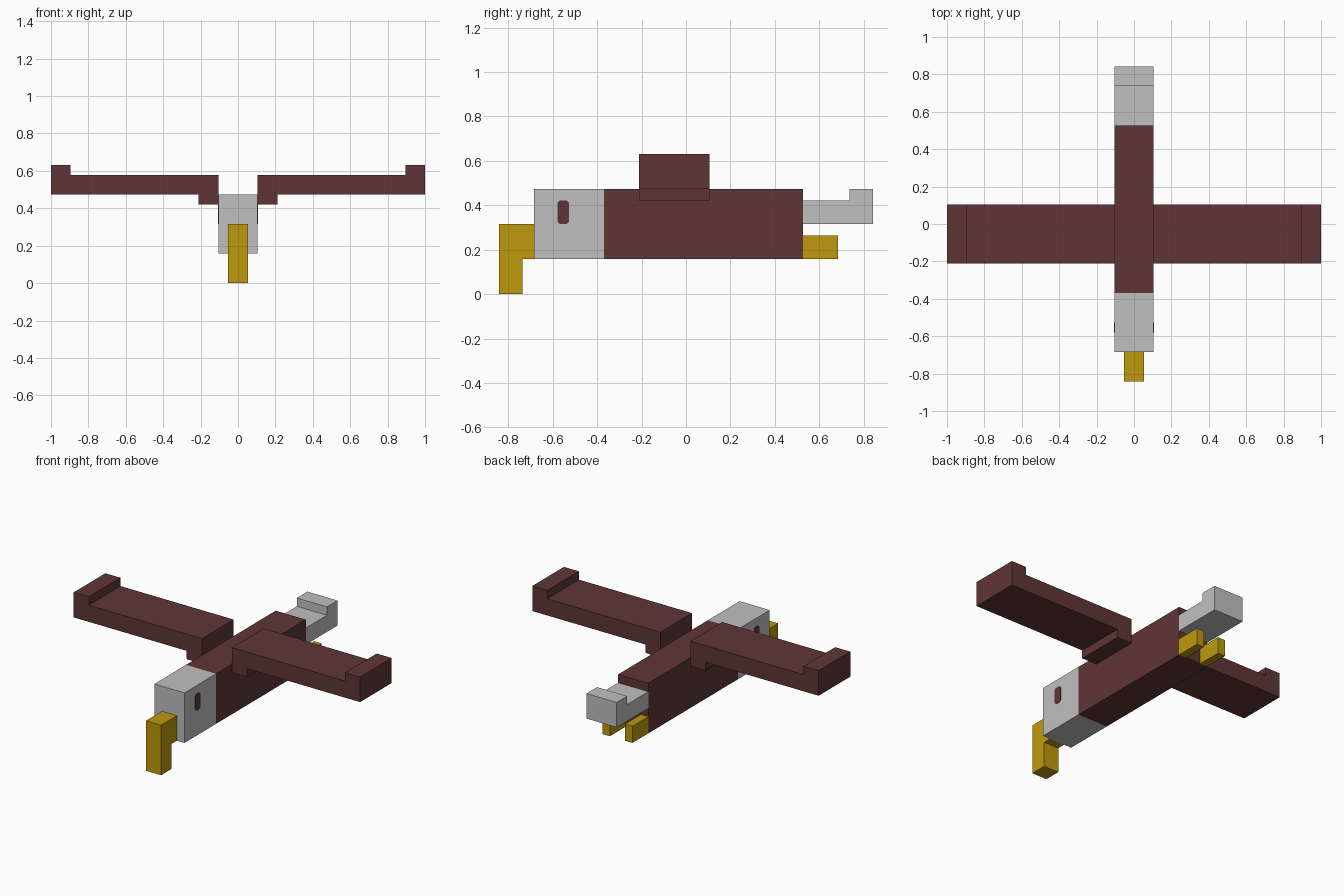
import bpy, bmesh
from mathutils import Vector

U = 1 / 19  # block grid: the wingspan is 38 blocks

cube = bpy.data.objects.get("Cube")
if cube:
    bpy.data.objects.remove(cube, do_unlink=True)


def material(name, rgb):
    m = bpy.data.materials.new(name)
    m.use_nodes = True
    m.diffuse_color = (*rgb, 1)
    bsdf = m.node_tree.nodes["Principled BSDF"]
    bsdf.inputs["Base Color"].default_value = (*rgb, 1)
    bsdf.inputs["Roughness"].default_value = 0.8
    return m


BROWN = material("feather brown", (0.116, 0.036, 0.036))
WHITE = material("pale grey", (0.53, 0.53, 0.53))
GOLD = material("beak gold", (0.52, 0.32, 0.004))


def extrude(name, profile, axis, lo, hi, *mats):
    """Extrude a 2D block-grid profile along axis 'x' (profile in y, z) or 'y' (profile in x, z)."""
    bm = bmesh.new()

    def place(p, d):
        return Vector((d, p[0], p[1]) if axis == 'x' else (p[0], d, p[1])) * U

    face = bm.faces.new([bm.verts.new(place(p, lo)) for p in profile])
    ext = bmesh.ops.extrude_face_region(bm, geom=[face])["geom"]
    shift = place((0, 0), hi - lo)
    bmesh.ops.translate(bm, vec=shift, verts=[v for v in ext if isinstance(v, bmesh.types.BMVert)])
    bmesh.ops.recalc_face_normals(bm, faces=bm.faces)
    mesh = bpy.data.meshes.new(name)
    bm.to_mesh(mesh)
    bm.free()
    for m in mats:
        mesh.materials.append(m)
    obj = bpy.data.objects.new(name, mesh)
    bpy.context.collection.objects.link(obj)
    return obj


def rect(a0, b0, a1, b1):
    return [(a0, b0), (a1, b0), (a1, b1), (a0, b1)]


# Body and head: one long block, cut at the neck and coloured by position
body = extrude("body_and_head", rect(-13, 3, 10, 9), 'x', -2, 2, BROWN, WHITE)
bm = bmesh.new()
bm.from_mesh(body.data)
neck = -7 * U
bmesh.ops.bisect_plane(bm, geom=bm.verts[:] + bm.edges[:] + bm.faces[:],
                       plane_co=(0, neck, 0), plane_no=(0, 1, 0))
for f in bm.faces:
    f.material_index = int(f.calc_center_median().y < neck)
bm.to_mesh(body.data)
bm.free()

# Hooked beak and stepped tail
extrude("beak", [(-16, 0), (-14, 0), (-14, 3), (-13, 3), (-13, 6), (-16, 6)], 'x', -1, 1, GOLD)
extrude("tail", [(10, 6), (16, 6), (16, 9), (14, 9), (14, 8), (10, 8)], 'x', -2, 2, WHITE)

# Mirrored wings, feet and eyes
wing = [(2, 8), (4, 8), (4, 9), (19, 9), (19, 12), (17, 12), (17, 11), (2, 11)]
c = 0.2
eye = [(-11 + c, 6), (-10 - c, 6), (-10, 6 + c), (-10, 8 - c),
       (-10 - c, 8), (-11 + c, 8), (-11, 8 - c), (-11, 6 + c)]
for side, s in (("left", 1), ("right", -1)):
    extrude(side + "_wing", [(s * x, z) for x, z in wing], 'y', -4, 2, BROWN)
    extrude(side + "_foot", rect(10, 3, 13, 5), 'x', s * 1, s * 2, GOLD)
    extrude(side + "_eye", eye, 'x', s * 1.98, s * 2.04, BROWN)
